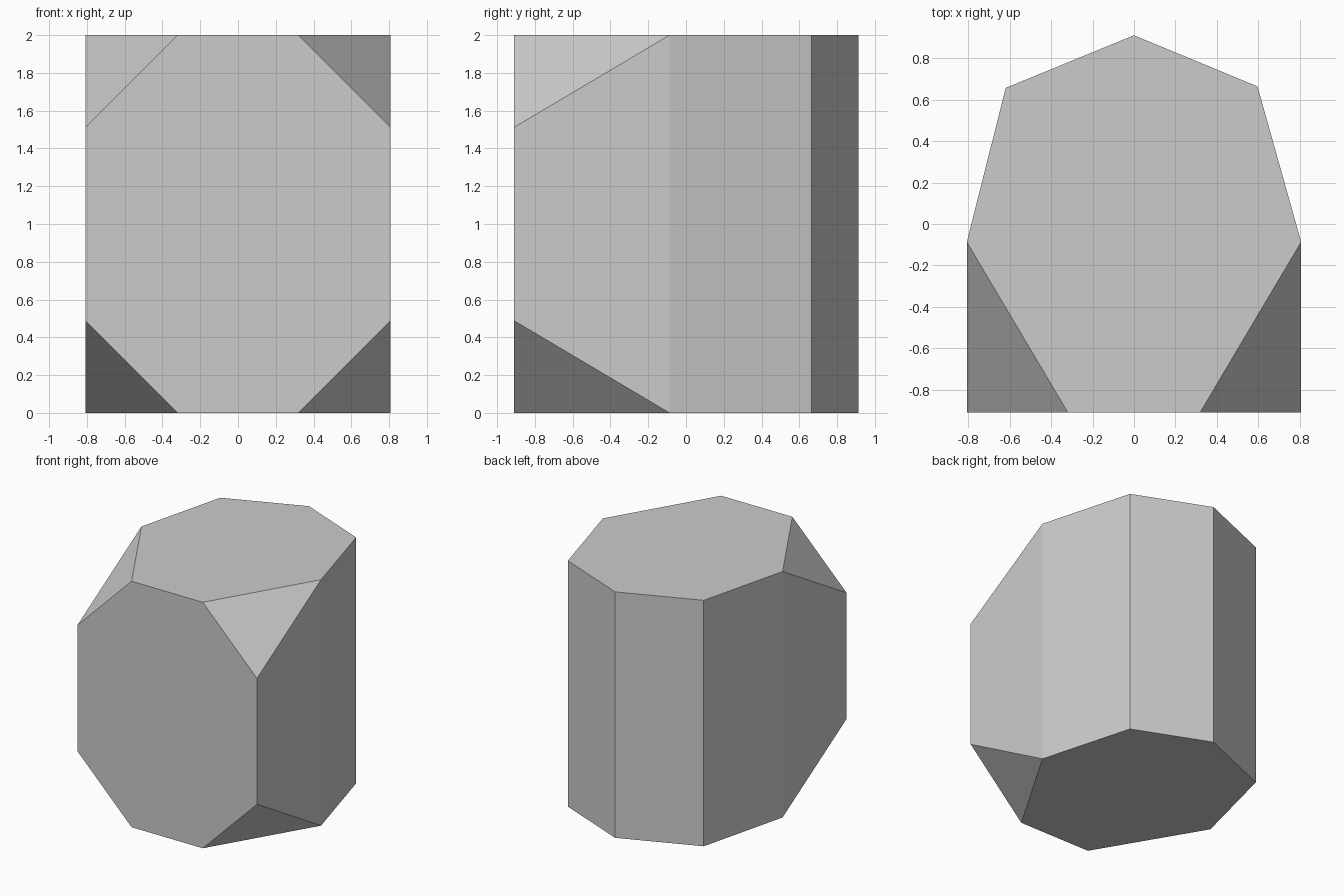
import bpy
import bmesh
from mathutils import Vector

cube = bpy.data.objects.get("Cube")
if cube:
    bpy.data.objects.remove(cube, do_unlink=True)

# Plain grey material
grey = bpy.data.materials.new("light_grey")
grey.use_nodes = True
colour = (0.6, 0.6, 0.6, 1)
grey.diffuse_color = colour
grey.node_tree.nodes["Principled BSDF"].inputs["Base Color"].default_value = colour

# Seven-sided outline, extruded upward
HEIGHT, HALF, FRONT, SIDE = 2.0, 0.808, -0.91, -0.087
outline = [(-HALF, FRONT), (HALF, FRONT), (HALF, SIDE), (0.597, 0.665),
           (0, 0.912), (-0.62, 0.658), (-HALF, SIDE)]
bm = bmesh.new()
base = bm.faces.new([bm.verts.new((x, y, 0)) for x, y in outline])
top = bmesh.ops.extrude_face_region(bm, geom=[base])["geom"]
bmesh.ops.translate(bm, vec=(0, 0, HEIGHT),
                    verts=[v for v in top if isinstance(v, bmesh.types.BMVert)])

# Cut off the four front corners
CUT = 0.488
for sx in (-1, 1):
    for end, inward in ((0, 1), (HEIGHT, -1)):
        on_front = Vector((sx * (HALF - CUT), FRONT, end))
        on_edge = Vector((sx * HALF, FRONT, end + inward * CUT))
        on_side = Vector((sx * HALF, SIDE, end))
        normal = (on_edge - on_front).cross(on_side - on_front).normalized()
        if normal.dot(Vector((sx * HALF, FRONT, end)) - on_front) < 0:
            normal.negate()
        cut = bmesh.ops.bisect_plane(
            bm, geom=bm.verts[:] + bm.edges[:] + bm.faces[:], dist=0.0005,
            plane_co=on_front, plane_no=normal, clear_outer=True)
        bmesh.ops.holes_fill(bm, edges=[e for e in bm.edges if e.is_boundary])

bmesh.ops.recalc_face_normals(bm, faces=bm.faces[:])
mesh = bpy.data.meshes.new("faceted_block")
bm.to_mesh(mesh)
bm.free()
mesh.materials.append(grey)
block = bpy.data.objects.new("faceted_block", mesh)
bpy.context.collection.objects.link(block)
